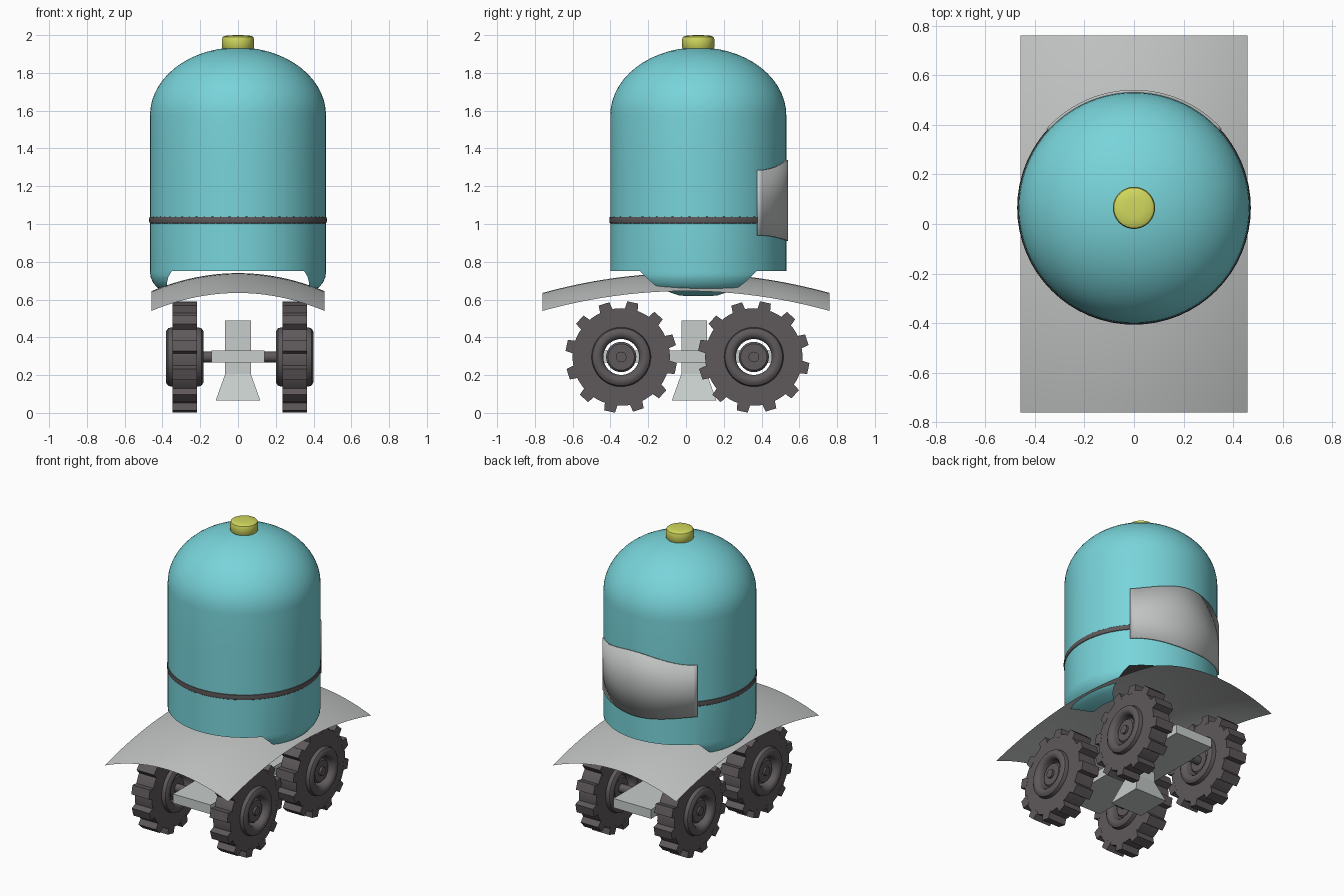
import bpy, bmesh, math
from mathutils import Vector, Matrix

if "Cube" in bpy.data.objects:
    bpy.data.objects.remove(bpy.data.objects["Cube"])

def material(name, rgb):
    m = bpy.data.materials.new(name)
    m.diffuse_color = (*rgb, 1)
    m.use_nodes = True
    m.node_tree.nodes["Principled BSDF"].inputs["Base Color"].default_value = m.diffuse_color
    return m

TEAL = material("teal", (0.188, 0.658, 0.701))
DARK = material("dark rubber", (0.112, 0.098, 0.102))
SILVER = material("silver grey", (0.54, 0.55, 0.55))
PALE = material("pale grey", (0.57, 0.61, 0.60))
YELLOW = material("yellow", (0.64, 0.69, 0.11))

def finish(bm, name, mat, angle=35, recalc=True):
    bmesh.ops.remove_doubles(bm, verts=bm.verts, dist=1e-4)
    if recalc:
        bmesh.ops.recalc_face_normals(bm, faces=bm.faces)
    me = bpy.data.meshes.new(name)
    bm.to_mesh(me)
    bm.free()
    me.materials.append(mat)
    ob = bpy.data.objects.new(name, me)
    bpy.context.collection.objects.link(ob)
    bpy.ops.object.select_all(action='DESELECT')
    ob.select_set(True)
    bpy.context.view_layer.objects.active = ob
    if angle:
        bpy.ops.object.shade_smooth_by_angle(angle=math.radians(angle))
    return ob

def grid(bm, fn, nu, nv):
    """Surface from fn(u, v), u and v in 0..1; doubles are merged later."""
    rows = [[bm.verts.new(fn(i / nu, j / nv)) for i in range(nu + 1)] for j in range(nv + 1)]
    for j in range(nv):
        for i in range(nu):
            bm.faces.new((rows[j][i], rows[j][i + 1], rows[j + 1][i + 1], rows[j + 1][i]))

def along(pts, t):
    k = min(int(t * (len(pts) - 1)), len(pts) - 2)
    f = t * (len(pts) - 1) - k
    return [a + (b - a) * f for a, b in zip(pts[k], pts[k + 1])]

def lathe(bm, pts, n):
    def fn(u, v):
        r, z = pts[round(v * (len(pts) - 1))]
        a = 2 * math.pi * u
        return (r * math.cos(a), r * math.sin(a), z)
    grid(bm, fn, n, len(pts) - 1)

def box(bm, lo, hi, taper=1.0):
    """Box between two corners; taper scales the lower end in x and y."""
    c = [(a + b) / 2 for a, b in zip(lo, hi)]
    vs = bmesh.ops.create_cube(bm, size=1)["verts"]
    for v in vs:
        k = taper if v.co.z < 0 else 1
        v.co = Vector((c[0] + v.co.x * (hi[0] - lo[0]) * k,
                       c[1] + v.co.y * (hi[1] - lo[1]) * k,
                       c[2] + v.co.z * (hi[2] - lo[2])))
    return vs

BY = 0.065   # body axis in y
R = 0.466

# domed body with two lobes that curl down at the sides
lobe = [(R, 0.75), (0.463, 0.72), (0.45, 0.69), (0.43, 0.665), (0.405, 0.648), (0.36, 0.632), (0.31, 0.62)]
def lobe_point(u, v):
    a = 2 * math.pi * u
    off = math.degrees(math.asin(min(1, abs(math.sin(a)))))
    r, z = along(lobe, v * max(0, min(1, (41 - off) / 23)))
    return (r * math.cos(a), BY + r * math.sin(a), z)

bm = bmesh.new()
dome = [(R * math.cos(t), 1.575 + 0.36 * math.sin(t)) for t in [math.pi / 2 * i / 14 for i in range(15)]]
lathe(bm, [(R, 0.75), (R, 1.0), (R, 1.3)] + dome, 96)
bmesh.ops.translate(bm, verts=bm.verts, vec=(0, BY, 0))
grid(bm, lobe_point, 96, 12)
finish(bm, "body_shell", TEAL)

# dark underside closing the body
bm = bmesh.new()
bmesh.ops.create_circle(bm, cap_ends=True, segments=64, radius=0.462, matrix=Matrix.Translation((0, BY, 0.756)))
finish(bm, "body_floor", DARK, 0)

# belt around the body
bm = bmesh.new()
lathe(bm, [(0.464, 1.002), (0.469, 1.006), (0.471, 1.02), (0.469, 1.036), (0.464, 1.04)], 64)
bmesh.ops.translate(bm, verts=bm.verts, vec=(0, BY, 0))
finish(bm, "body_belt", DARK)

# button on the crown
bm = bmesh.new()
lathe(bm, [(0, 1.925), (0.078, 1.925), (0.085, 1.935), (0.085, 1.978), (0.081, 1.99), (0.07, 1.996), (0.04, 1.999), (0, 2.0)], 40)
bmesh.ops.translate(bm, verts=bm.verts, vec=(0, BY, 0))
finish(bm, "top_button", YELLOW)

# curved plate wrapped round the back
def panel(u, v):
    a = math.radians(48) * (2 * u - 1)
    h = 1 - abs(2 * u - 1)
    h = h * h * (3 - 2 * h)
    lo, hi = 0.94 - 0.03 * h, 1.285 + 0.055 * h
    return (0.47 * math.sin(a), BY + 0.47 * math.cos(a), lo + (hi - lo) * v)
bm = bmesh.new()
grid(bm, panel, 32, 2)
ob = finish(bm, "back_panel", SILVER)
mod = ob.modifiers.new("thickness", 'SOLIDIFY')
mod.thickness, mod.offset = 0.012, 0

# arched fender sheet
def sheet(u, v):
    x, y = 2 * u - 1, 2 * v - 1
    return (0.458 * x, 0.76 * y, 0.74 - 0.095 * x * x - 0.105 * y * y)
bm = bmesh.new()
grid(bm, sheet, 20, 24)
finish(bm, "fender_sheet", SILVER)

# chassis plate, post and flared foot
bm = bmesh.new()
box(bm, (-0.14, -0.49, 0.268), (0.14, 0.57, 0.33))
finish(bm, "chassis_plate", PALE, 0)
bm = bmesh.new()
box(bm, (-0.068, -0.025, 0.205), (0.068, 0.111, 0.49))
finish(bm, "chassis_post", PALE, 0)
bm = bmesh.new()
box(bm, (-0.068, -0.025, 0.065), (0.068, 0.111, 0.205), 1.74)
finish(bm, "chassis_foot", PALE, 0)

# wheels: lathed tyre with a raised ring, cog teeth and a separate hub
WZ = 0.296
TYRE = [(0.095, 0.075), (0.105, 0.092), (0.12, 0.1), (0.138, 0.098), (0.152, 0.088), (0.157, 0.07), (0.157, 0.064), (0.258, 0.064)]
def tyre(bm):
    lathe(bm, TYRE + [(r, -z) for r, z in reversed(TYRE)] + TYRE[:1], 48)
    for k in range(12):
        # tooth points along +x, slightly narrower at the tip
        vs = box(bm, (0.24, -0.036, -0.065), (0.295, 0.036, 0.065))
        for v in vs:
            if v.co.x > 0.27:
                v.co.y *= 0.82
        bmesh.ops.rotate(bm, verts=vs, matrix=Matrix.Rotation(math.radians(30 * k + 18), 3, 'Z'))

def hub(bm):
    lathe(bm, [(0, -0.07), (0.07, -0.07), (0.08, -0.06), (0.08, 0.06), (0.07, 0.07), (0, 0.07)], 32)

turn = Matrix.Rotation(math.pi / 2, 4, 'Y')
for end, y in (("front", -0.343), ("rear", 0.359)):
    for side, x in (("left", -0.282), ("right", 0.3)):
        for part, build in (("wheel", tyre), ("hub", hub)):
            bm = bmesh.new()
            build(bm)
            bmesh.ops.transform(bm, verts=bm.verts, matrix=Matrix.Translation((x, y, WZ)) @ turn)
            finish(bm, f"{end}_{side}_{part}", DARK)
    # axle running through both hubs
    bm = bmesh.new()
    lathe(bm, [(0, -0.365), (0.028, -0.365), (0.028, 0.385), (0, 0.385)], 20)
    bmesh.ops.transform(bm, verts=bm.verts, matrix=Matrix.Translation((0, y, WZ)) @ turn)
    finish(bm, f"{end}_axle", DARK)
